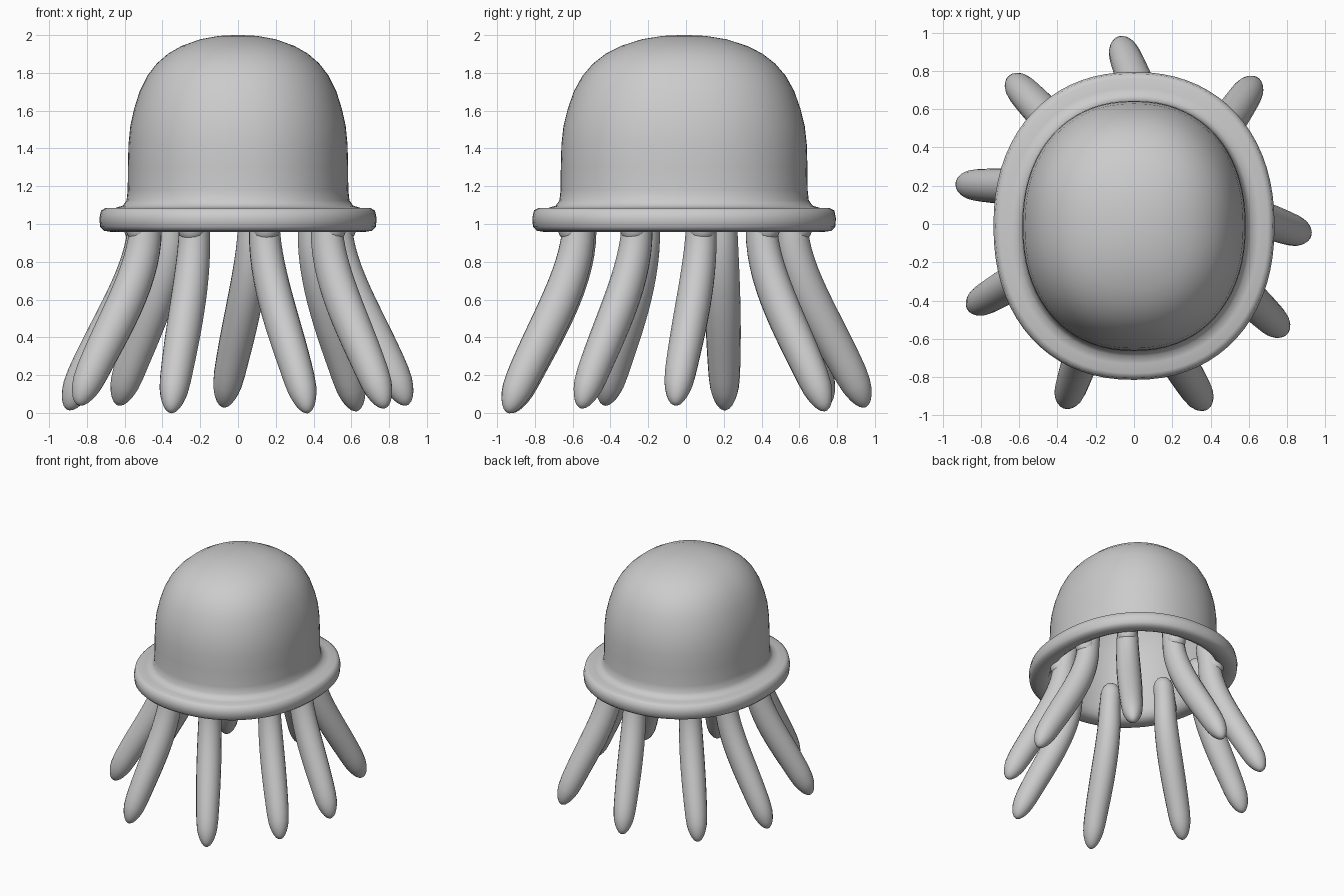
import bpy, bmesh, math
from mathutils import Vector

if "Cube" in bpy.data.objects:
    bpy.data.objects.remove(bpy.data.objects["Cube"])


def loft(name, rings):
    """Skin a list of equal-length point rings and cap both ends."""
    bm = bmesh.new()
    rows = [[bm.verts.new(p) for p in ring] for ring in rings]
    n = len(rows[0])
    for a, b in zip(rows, rows[1:]):
        for i in range(n):
            j = (i + 1) % n
            bm.faces.new((a[i], a[j], b[j], b[i]))
    bm.faces.new(rows[0])
    bm.faces.new(rows[-1])
    bmesh.ops.recalc_face_normals(bm, faces=bm.faces)
    for f in bm.faces:
        f.smooth = True
    mesh = bpy.data.meshes.new(name)
    bm.to_mesh(mesh)
    bm.free()
    obj = bpy.data.objects.new(name, mesh)
    bpy.context.collection.objects.link(obj)
    return obj


# Bell: hollow rounded-square shell with a rolled rim (x radius, z)
profile = [(.02, 2), (.1, 1.996), (.2, 1.978), (.3, 1.942), (.37, 1.902), (.43, 1.85),
           (.48, 1.785), (.52, 1.705), (.55, 1.61), (.57, 1.52), (.58, 1.42),
           (.583, 1.3), (.584, 1.18), (.59, 1.125), (.61, 1.097), (.65, 1.085),
           (.70, 1.085), (.725, 1.072), (.734, 1.03), (.73, .985), (.71, .964),
           (.67, .958), (.63, .962), (.59, .985), (.572, 1.04), (.567, 1.2),
           (.563, 1.42), (.552, 1.52), (.533, 1.61), (.5, 1.7), (.46, 1.775),
           (.41, 1.838), (.35, 1.888), (.28, 1.927), (.19, 1.958), (.1, 1.977),
           (.02, 1.98)]
SEG = 72


def power(v):
    return math.copysign(abs(v) ** (2 / 2.2), v)


def oval(rx, z):
    ry = min(rx * 1.12, rx + .07)
    return [(rx * power(math.cos(math.tau * i / SEG)),
             ry * power(math.sin(math.tau * i / SEG)) - .01, z) for i in range(SEG)]


loft("bell", [oval(rx, z) for rx, z in profile])


# Tentacles: curved tubes, fuller below, with rounded ends
def tentacle(name, top, tip, tip_z):
    top, tip = Vector(top), Vector(tip)
    end = tip - tip.normalized() * .04
    z0, z1 = .97, 1.21

    def point(t):
        z = z1 + (tip_z - z1) * t
        u = max(0, (z0 - z) / (z0 - tip_z))
        f = .1 * u + 1.9 * u ** 2 - u ** 3
        p = top.lerp(end, f)
        p -= top.normalized() * .045 * max(0, (z - z0) / (z1 - z0)) ** 1.3
        return Vector((p.x, p.y, z))

    rings = []
    side = Vector((-top.y, top.x, 0)).normalized()
    ts = [.001, .01, .03, .06] + [.1 + .05 * k for k in range(17)] + [.93, .955, .975, .99, .999]
    for t in ts:
        c = point(t)
        d = (point(t + .002) - point(t - .002)).normalized()
        u = (side - d * side.dot(d)).normalized()
        v = d.cross(u)
        r = .073 + .02 * math.sin(math.pi * min(1, t / .98) ** 1.2)
        if t < .07:
            r *= math.sqrt(1 - (1 - t / .07) ** 2)
        if t > .86:
            r *= math.sqrt(1 - ((t - .86) / .14) ** 2)
        rings.append([c + r * (u * math.cos(a) + v * 1.06 * math.sin(a))
                      for a in (math.tau * i / 20 for i in range(20))])
    loft(name, rings)


# Root knob on the outer side of each tentacle
def knob(name, top):
    p = Vector(top) * 1.06
    bpy.ops.mesh.primitive_uv_sphere_add(segments=20, ring_count=12, radius=1,
                                         location=(p.x, p.y, .98))
    o = bpy.context.object
    o.name = name
    o.scale = (.075, .075, .08)
    bpy.ops.object.shade_smooth()


# Root xy, tip xy, lowest z
limbs = [((.08, .56), (-.08, .99), .03), ((.40, .40), (.655, .77), .01),
         ((.52, .08), (.935, -.06), .04), ((.47, -.26), (.81, -.58), .025),
         ((.14, -.57), (.385, -.98), .0), ((-.23, -.56), (-.37, -.97), .0),
         ((-.49, -.22), (-.88, -.45), .04), ((-.50, .19), (-.94, .215), .015),
         ((-.36, .46), (-.66, .78), .04)]
for k, (top, tip, tip_z) in enumerate(limbs, 1):
    tentacle(f"tentacle_{k}", top, tip, tip_z)
    knob(f"tentacle_root_{k}", top)
